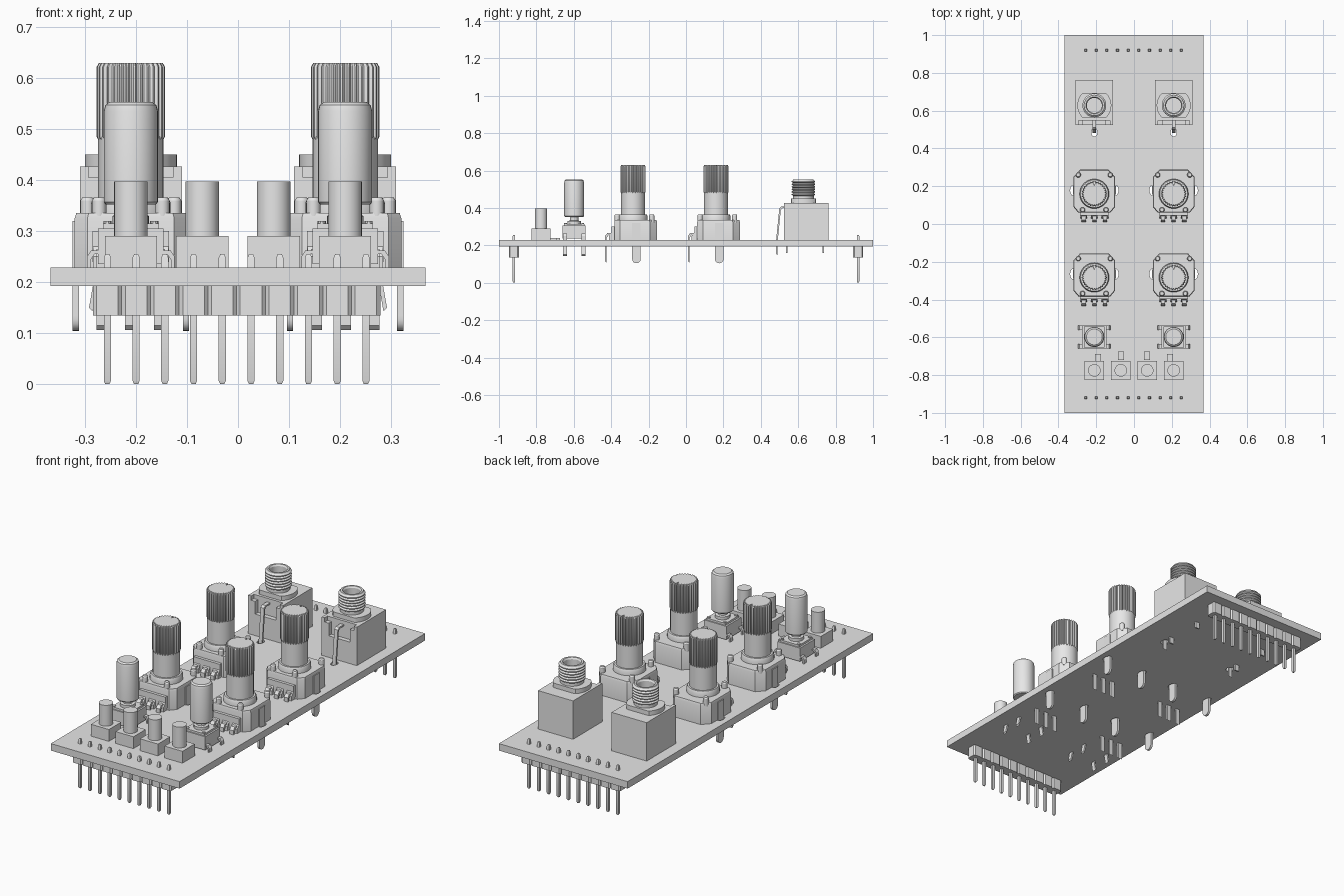
import bpy
import bmesh
from math import sin, cos, tau, pi

cube = bpy.data.objects.get("Cube")
if cube:
    bpy.data.objects.remove(cube)

grey = bpy.data.materials.new("light_grey")
grey.use_nodes = True
grey.diffuse_color = (0.8, 0.8, 0.8, 1)
grey.node_tree.nodes["Principled BSDF"].inputs["Base Color"].default_value = (0.8, 0.8, 0.8, 1)
parts = []


def loft(name, rings, at=(0, 0)):
    """Skin a stack of equal rings and cap both ends."""
    bm = bmesh.new()
    loops = [[bm.verts.new(p) for p in ring] for ring in rings]
    n = len(loops[0])
    for a, b in zip(loops, loops[1:]):
        for i in range(n):
            j = (i + 1) % n
            bm.faces.new((a[i], a[j], b[j], b[i]))
    bm.faces.new(loops[0][::-1])
    bm.faces.new(loops[-1])
    bmesh.ops.recalc_face_normals(bm, faces=bm.faces)
    mesh = bpy.data.meshes.new(name)
    bm.to_mesh(mesh)
    bm.free()
    mesh.materials.append(grey)
    ob = bpy.data.objects.new(name, mesh)
    ob.location = (at[0], at[1], 0)
    bpy.context.collection.objects.link(ob)
    parts.append(ob)
    return ob


def prism(name, outline, z0, z1, at=(0, 0)):
    return loft(name, [[(x, y, z) for x, y in outline] for z in (z0, z1)], at)


def box(name, x0, x1, y0, y1, z0, z1, at=(0, 0)):
    return prism(name, [(x0, y0), (x1, y0), (x1, y1), (x0, y1)], z0, z1, at)


def lathe(name, profile, at, seg=32):
    return loft(name, [[(r * cos(tau * i / seg), r * sin(tau * i / seg), z) for i in range(seg)]
                       for r, z in profile], at)


def plate_x(name, outline, x, half, at):
    """Extrude a y-z outline along x."""
    return loft(name, [[(x + s, y, z) for y, z in outline] for s in (-half, half)], at)


def plate_y(name, outline, y, half, at):
    """Extrude an x-z outline along y."""
    return loft(name, [[(x, y + s, z) for x, z in outline] for s in (-half, half)], at)


def strip(path, shift):
    """Thicken an open path into a bent metal strip outline."""
    return path + [(u + shift, v - abs(shift)) for u, v in reversed(path)]


BOTTOM, TOP = 0.193, 0.229
SIDES = (-0.21, 0.21)
JACK_Y, POT_YS, SWITCH_Y, BUTTON_Y = 0.628, (0.16, -0.283), -0.598, -0.775

# Circuit board with rounded slots for the legs
board = box("circuit_board", -0.367, 0.367, -1, 1, BOTTOM, TOP)


def cut_slot(x, y, rx, ry):
    n = 20
    ring = [(rx * cos(tau * i / n), ry * sin(tau * i / n)) for i in range(n)]
    cutter = prism("slot_cutter", ring, 0.1, 0.3, (x, y))
    cutter.hide_render = True
    parts.remove(cutter)
    mod = board.modifiers.new("slot", "BOOLEAN")
    mod.operation, mod.solver, mod.object = "DIFFERENCE", "EXACT", cutter
    bpy.context.view_layer.objects.active = board
    bpy.ops.object.modifier_apply(modifier=mod.name)
    bpy.data.objects.remove(cutter)


for x in SIDES:
    cut_slot(x, JACK_Y - 0.143, 0.016, 0.022)
    for y in POT_YS:
        for s in (-1, 1):
            cut_slot(x + s * 0.112, y + 0.018, 0.016, 0.027)


# Pin headers under both ends
def pin_header(y):
    step = 0.0563
    for i in range(10):
        x = -0.256 + i * step
        w, d, c = step / 2, 0.027, 0.007
        prism("header_block", [(x - w, y - d + c), (x - w + c, y - d), (x + w - c, y - d),
                               (x + w, y - d + c), (x + w, y + d - c), (x + w - c, y + d),
                               (x - w + c, y + d), (x - w, y + d - c)], 0.135, BOTTOM)
        rings = [(0.004, 0), (0.007, 0.007), (0.007, 0.248), (0.004, 0.255)]
        loft("header_pin", [[(-r, -r, z), (r, -r, z), (r, r, z), (-r, r, z)] for r, z in rings], (x, y))


for y in (-0.92, 0.92):
    pin_header(y)


# Audio jack
def jack(at):
    box("jack_body", -0.1, 0.1, -0.08, 0.135, TOP, 0.427, at)
    # front frame with a recess open towards the top
    frame = [(-0.1, TOP), (0.1, TOP), (0.1, 0.427), (0.083, 0.427), (0.083, 0.405), (0.06, 0.405),
             (0.06, 0.34), (-0.06, 0.34), (-0.06, 0.405), (-0.083, 0.405), (-0.083, 0.427), (-0.1, 0.427)]
    plate_y("jack_front_frame", frame, -0.091, 0.012, at)
    n = 48
    collar = [(0.09 * cos(tau * i / n), max(-0.066, min(0.066, 0.09 * sin(tau * i / n)))) for i in range(n)]
    prism("jack_collar", collar, 0.42, 0.45, at)
    # threaded hollow barrel
    profile = [(0.056, 0.44), (0.056, 0.465)]
    turns = 6
    pitch = 0.083 / turns
    for i in range(turns):
        z = 0.465 + i * pitch
        profile += [(0.063, z + pitch * 0.35), (0.063, z + pitch * 0.6), (0.056, z + pitch)]
    profile += [(0.054, 0.553), (0.045, 0.553), (0.04, 0.545), (0.04, 0.43)]
    lathe("jack_barrel", profile, at)
    # bent contact and solder pins
    path = [(-0.075, 0.408), (-0.118, 0.408), (-0.129, 0.398), (-0.133, 0.36), (-0.146, TOP), (-0.146, 0.155)]
    plate_x("jack_contact", strip(path, 0.008), 0, 0.01, at)
    for x, y in ((0, 0.107), (0, -0.09)):
        box("jack_pin", x - 0.012, x + 0.012, y - 0.004, y + 0.004, 0.16, TOP, at)


# Rotary potentiometer
def pot(at):
    outline = [(-0.085, -0.1), (0.085, -0.1), (0.11, -0.07), (0.11, 0.09), (0.075, 0.128),
               (-0.075, 0.128), (-0.11, 0.09), (-0.11, -0.07)]
    loft("pot_body", [[(x * k, y * k, z) for x, y in outline]
                      for k, z in ((1, TOP), (1, 0.325), (0.97, 0.336))], at)
    lathe("pot_bushing", [(0.078, 0.33), (0.078, 0.355), (0.073, 0.366)], at)
    lathe("pot_shaft", [(0.064, 0.36), (0.064, 0.485)], at)
    # knurled top with a pointer notch at the back
    teeth = 30
    ring = []
    for i in range(teeth * 4):
        a = pi / 2 + tau * (i - 1.5) / (teeth * 4)
        r = 0.046 if i in (1, 2) else (0.067 if i % 4 in (0, 3) else 0.061)
        ring.append((r * cos(a), r * sin(a)))
    loft("pot_knurl", [[(x * k, y * k, z) for x, y in ring]
                       for k, z in ((0.96, 0.48), (1, 0.485), (1, 0.622), (0.94, 0.629))], at)
    for s in (-1, 1):
        for x, y in ((0.085, 0.1), (0.062, -0.085)):
            lathe("pot_rivet", [(0.014, 0.32), (0.014, 0.36), (0.01, 0.366)], (at[0] + s * x, at[1] + y), 14)
        # snap-in leg with a rounded tip
        leg = [(-0.005, 0.32), (-0.005, 0.135)]
        leg += [(0.018 - 0.023 * cos(pi * i / 8), 0.127 - 0.023 * sin(pi * i / 8)) for i in range(9)]
        leg += [(0.041, 0.135), (0.041, 0.32)]
        plate_x("pot_leg", leg, s * 0.108, 0.006, at)
    # stepped terminal block with three bent terminals
    box("pot_terminal_block", -0.075, 0.075, -0.115, -0.09, 0.24, 0.3, at)
    for i in (-1, 0, 1):
        x = i * 0.056
        block = [(-0.1, TOP), (-0.13, TOP), (-0.13, 0.25), (-0.115, 0.27), (-0.1, 0.27)]
        plate_x("pot_terminal_foot", block, x, 0.018, at)
        path = [(-0.1, 0.265), (-0.138, 0.265), (-0.15, 0.25), (-0.15, 0.115)]
        plate_x("pot_terminal", strip(path, 0.009), x, 0.011, at)


# Tall push switch
def push_switch(at):
    box("switch_base", -0.064, 0.064, -0.061, 0.061, 0.236, 0.305, at)
    box("switch_cover", -0.055, 0.055, -0.055, 0.055, 0.3, 0.315, at)
    lathe("switch_stem", [(0.036, 0.31), (0.036, 0.33), (0.023, 0.332), (0.023, 0.37)], at, 20)
    lathe("switch_cap", [(0.049, 0.352), (0.053, 0.357), (0.053, 0.535), (0.05, 0.547), (0.042, 0.553)], at)
    for sx in (-1, 1):
        for sy in (-1, 1):
            lathe("switch_post", [(0.008, 0.3), (0.008, 0.32)], (at[0] + sx * 0.046, at[1] + sy * 0.046), 10)
            path = [(sx * u, v) for u, v in ((0.06, 0.262), (0.078, 0.262), (0.086, 0.25), (0.086, 0.215),
                                             (0.074, 0.195), (0.082, 0.15))]
            plate_y("switch_leg", strip(path, -sx * 0.007), sy * 0.049, 0.011, at)


# Small push button
def small_button(at):
    box("button_base", -0.051, 0.051, -0.05, 0.05, TOP, 0.29, at)
    lathe("button_plunger", [(0.033, 0.285), (0.033, 0.397)], at, 24)


for x in SIDES:
    jack((x, JACK_Y))
    push_switch((x, SWITCH_Y))
    for y in POT_YS:
        pot((x, y))
    for bx in (x, x / 3):
        small_button((bx, BUTTON_Y))
    # surface-mount chips behind the buttons
    s = 1 if x > 0 else -1
    for cx, cy in ((x - s * 0.019, -0.711), (x / 3, -0.697)):
        box("chip", -0.016, 0.016, -0.022, 0.022, TOP, 0.24, (cx, cy))

# Smooth shading on round parts, crisp edges elsewhere
bpy.ops.object.select_all(action="DESELECT")
for ob in parts:
    ob.select_set(True)
bpy.context.view_layer.objects.active = board
bpy.ops.object.shade_smooth_by_angle(angle=0.5)
